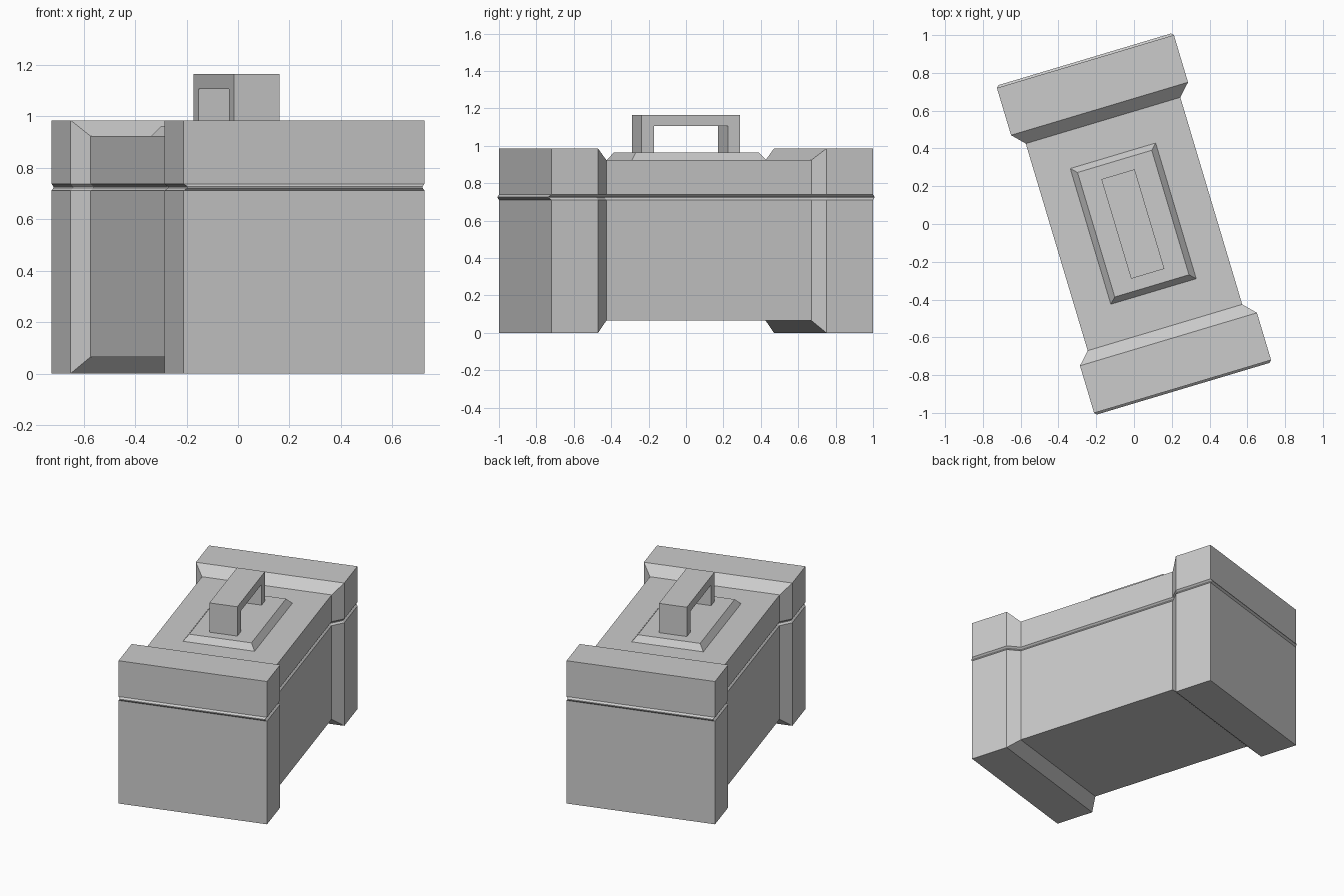
import bpy, bmesh, math

if "Cube" in bpy.data.objects:
    bpy.data.objects.remove(bpy.data.objects["Cube"])

ANGLE = math.radians(16.65)  # whole box is turned about z


def make(name, rings, cap, loc=(0, 0, 0)):
    """Join equal rings of points by quads; cap(ring) gives the closing faces."""
    bm = bmesh.new()
    vs = [[bm.verts.new(p) for p in r] for r in rings]
    n = len(vs[0])
    for a, b in zip(vs, vs[1:]):
        for i in range(n):
            j = (i + 1) % n
            bm.faces.new((a[i], a[j], b[j], b[i]))
    for ring in (vs[0], vs[-1]):
        for f in cap(ring):
            bm.faces.new(f)
    bmesh.ops.recalc_face_normals(bm, faces=bm.faces)
    me = bpy.data.meshes.new(name)
    bm.to_mesh(me)
    bm.free()
    ob = bpy.data.objects.new(name, me)
    ob.location = loc
    ob.rotation_euler.z = ANGLE
    bpy.context.collection.objects.link(ob)
    return ob


# Box body: plan outline with raised end blocks and a V groove under the lid
# stations: y, half width, bottom z, top z
half = [(0.898, 0.489, 0, 0.985), (0.637, 0.489, 0, 0.985), (0.572, 0.427, 0.065, 0.923)]
stations = [(-y, w, b, t) for y, w, b, t in half] + half[::-1]


def outline(z_of, inset=0):
    right = []
    for s in stations:
        y, w = s[0], s[1]
        shift = -inset if abs(y) > 0.8 else 0.414 * inset
        right.append((w - inset, y + math.copysign(shift, y), z_of(s)))
    return right + [(-x, y, z) for x, y, z in reversed(right)]


levels = [outline(lambda s: s[2]), outline(lambda s: 0.711), outline(lambda s: 0.722, 0.012),
          outline(lambda s: 0.727, 0.012), outline(lambda s: 0.738), outline(lambda s: s[3])]
make("chest_body", levels,
     lambda r: [(r[i], r[i + 1], r[10 - i], r[11 - i]) for i in range(5)])


# Bevelled plate on the lid
def rect(w, l, z):
    return [(w, -l, z), (w, l, z), (-w, l, z), (-w, -l, z)]


make("lid_plate", [rect(0.236, 0.375, 0.923), rect(0.205, 0.344, 0.963)],
     lambda r: [r], (-0.004, 0.002, 0))

# Carry handle: U profile extruded across the width
L, T, Z0, ZI, Z1 = 0.275, 0.068, 0.962, 1.106, 1.165
prof = [(-L, Z0), (-L, Z1), (L, Z1), (L, Z0), (L - T, Z0), (L - T, ZI), (T - L, ZI), (T - L, Z0)]
make("handle", [[(x, y, z) for y, z in prof] for x in (-0.092, 0.092)],
     lambda r: [(r[0], r[1], r[6], r[7]), (r[1], r[2], r[5], r[6]), (r[2], r[3], r[4], r[5])],
     (-0.006, 0, 0))
